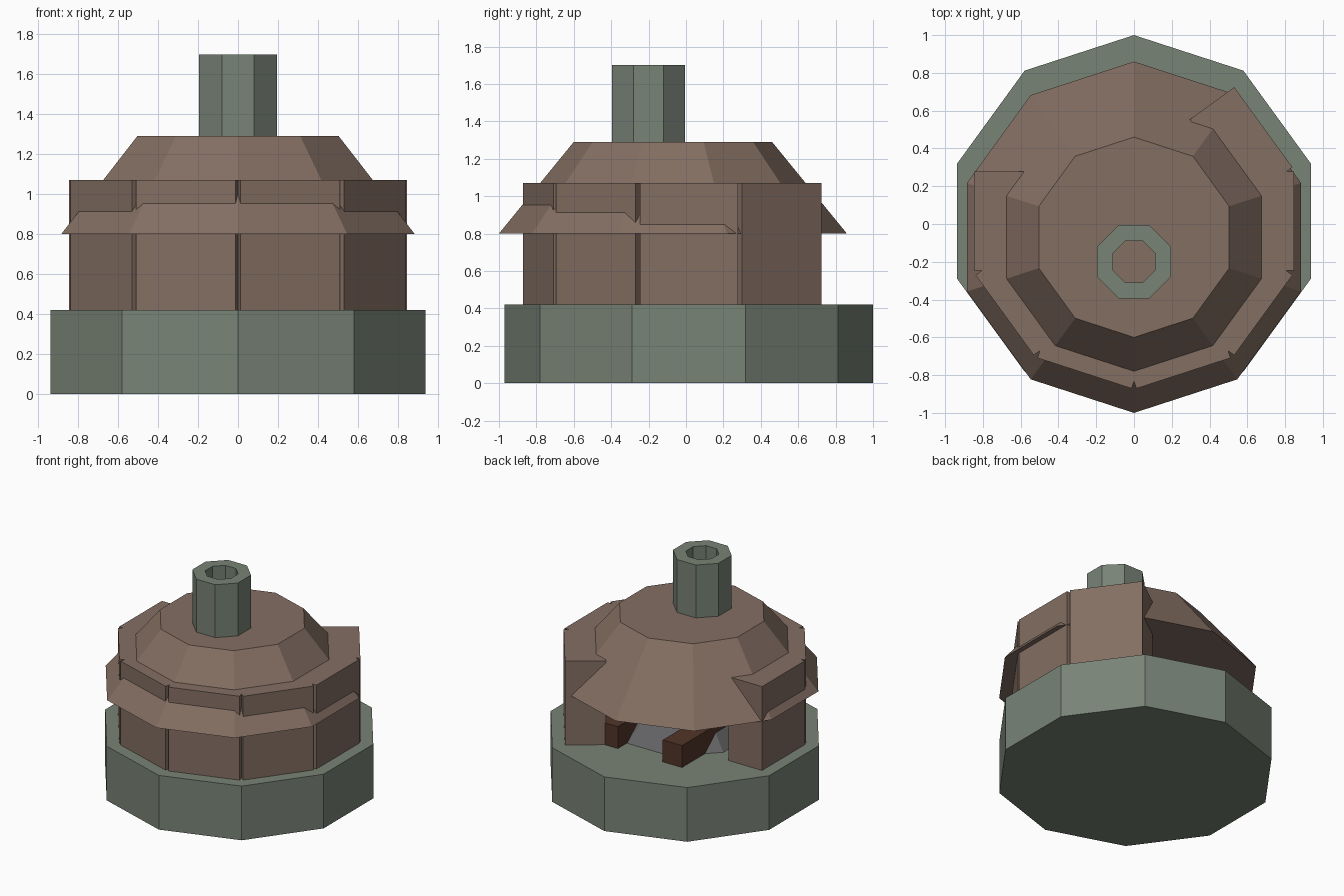
import bpy, bmesh, math
from mathutils import Matrix, Vector

cube = bpy.data.objects.get("Cube")
if cube:
    bpy.data.objects.remove(cube, do_unlink=True)


def material(name, rgb):
    m = bpy.data.materials.new(name)
    m.use_nodes = True
    m.diffuse_color = (*rgb, 1)
    m.node_tree.nodes["Principled BSDF"].inputs["Base Color"].default_value = (*rgb, 1)
    return m


STONE = material("green grey stone", (0.19, 0.228, 0.183))
CLAY = material("brown clay", (0.23, 0.158, 0.123))
WOOD = material("dark red wood", (0.085, 0.036, 0.022))
ASH = material("ash grey", (0.13, 0.13, 0.135))


def finish(bm, name, mat):
    bmesh.ops.recalc_face_normals(bm, faces=bm.faces)
    mesh = bpy.data.meshes.new(name)
    bm.to_mesh(mesh)
    bm.free()
    mesh.materials.append(mat)
    obj = bpy.data.objects.new(name, mesh)
    bpy.context.collection.objects.link(obj)
    return obj


def ring(bm, sides, radius, y, z, start):
    """One loop of vertices around the vertical axis at (0, y)."""
    angles = [start + math.tau * i / sides for i in range(sides)]
    return [bm.verts.new((radius * math.cos(a), y + radius * math.sin(a), z)) for a in angles]


def bridge(bm, a, b):
    for i in range(len(a)):
        j = (i + 1) % len(a)
        bm.faces.new((a[i], a[j], b[j], b[i]))


def frustum(name, sides, y, low, high, start, mat):
    """Closed prism or cone between two (radius, z) levels."""
    bm = bmesh.new()
    a = ring(bm, sides, *(low[0], y, low[1]), start)
    b = ring(bm, sides, *(high[0], y, high[1]), start)
    bridge(bm, a, b)
    bm.faces.new(a)
    bm.faces.new(b)
    return finish(bm, name, mat)


def box(name, size, centre, mat, angle=0.0):
    """Box placed at centre, then turned about the z axis."""
    bm = bmesh.new()
    bmesh.ops.create_cube(bm, size=1)
    bm.transform(Matrix.Rotation(angle, 4, "Z") @ Matrix.Translation(centre)
                 @ Matrix.Diagonal((*size, 1)))
    return finish(bm, name, mat)


TEN = math.pi / 2      # decagons point to the back
EIGHT = math.pi / 8    # octagons have a flat side to the front
FLOOR, WALL_TOP, ROOF_TOP = 0.42, 1.07, 1.29

# Base slab
frustum("base", 10, 0.015, (0.985, 0), (0.985, FLOOR), TEN, STONE)

# Wall panels, leaving three sides open at the back
corner, gap, thick = 0.89, 0.013, 0.29
width = 2 * (corner * math.sin(math.pi / 10) - gap)
face = corner * math.cos(math.pi / 10)
for i in range(7):
    panel = box(f"wall_panel_{i + 1}", (thick, width, WALL_TOP - FLOOR),
                Vector((face - thick / 2, 0, (FLOOR + WALL_TOP) / 2)), CLAY,
                math.radians(180 + 36 * i))
    panel.location.y = 0.015

# Sloped roof
frustum("roof", 10, -0.07, (0.93, 0.8), (0.53, ROOF_TOP), TEN, CLAY)

# Hollow chimney
bm = bmesh.new()
loops = [ring(bm, 8, r, -0.2, z, EIGHT) for r, z in
         ((0.211, ROOF_TOP), (0.211, 1.7), (0.119, 1.7), (0.119, ROOF_TOP))]
for a, b in zip(loops, loops[1:] + loops[:1]):
    bridge(bm, a, b)
finish(bm, "chimney", STONE)

# Ash heap and the two logs lying through it
frustum("ash_heap", 8, 0, (0.487, FLOOR), (0.2, 0.74), EIGHT, ASH)
for side, x in (("left", 0.275), ("right", -0.275)):
    box(f"{side}_log", (0.165, 1.12, 0.17), Vector((x, 0, FLOOR + 0.085)), WOOD)
